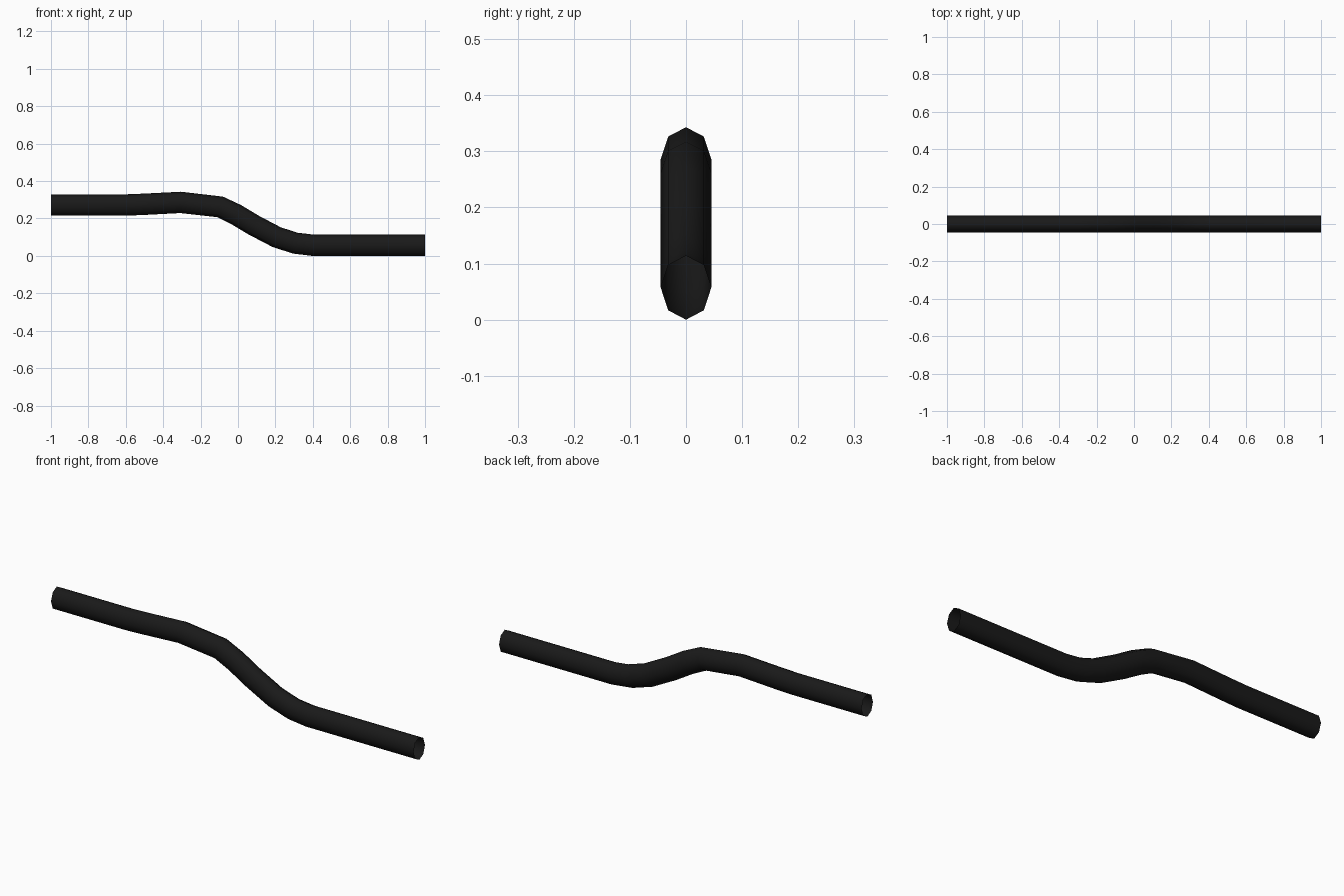
import bpy, bmesh, math
from mathutils import Vector

if "Cube" in bpy.data.objects:
    bpy.data.objects.remove(bpy.data.objects["Cube"])

# Centre line of the bent tube (x, z)
path = [Vector(p) for p in (
    (-1, .272), (-.6, .272), (-.5, .276), (-.307, .286), (-.096, .262),
    (-.012, .222), (.083, .165), (.207, .1), (.307, .068), (.4, .057), (1, .057))]
SIDES, RY, RZ = 8, .045, .057

bm = bmesh.new()
rings = []
for i, p in enumerate(path):
    # Oval ring square to the path direction
    t = Vector((0, 0))
    if i > 0:
        t += (p - path[i - 1]).normalized()
    if i < len(path) - 1:
        t += (path[i + 1] - p).normalized()
    t.normalize()
    ring = []
    for k in range(SIDES):
        a = 2 * math.pi * k / SIDES
        h = RZ * math.cos(a)
        ring.append(bm.verts.new((p.x - t.y * h, RY * math.sin(a), p.y + t.x * h)))
    rings.append(ring)

# Walls, ends left open
for a, b in zip(rings, rings[1:]):
    for k in range(SIDES):
        n = (k + 1) % SIDES
        bm.faces.new((a[k], a[n], b[n], b[k])).smooth = True
bmesh.ops.recalc_face_normals(bm, faces=bm.faces)

mesh = bpy.data.meshes.new("bent_tube")
bm.to_mesh(mesh)
bm.free()
tube = bpy.data.objects.new("bent_tube", mesh)
bpy.context.collection.objects.link(tube)

mat = bpy.data.materials.new("black_rubber")
mat.diffuse_color = (.01, .01, .01, 1)
mat.use_nodes = True
mat.node_tree.nodes["Principled BSDF"].inputs["Base Color"].default_value = mat.diffuse_color
mesh.materials.append(mat)
